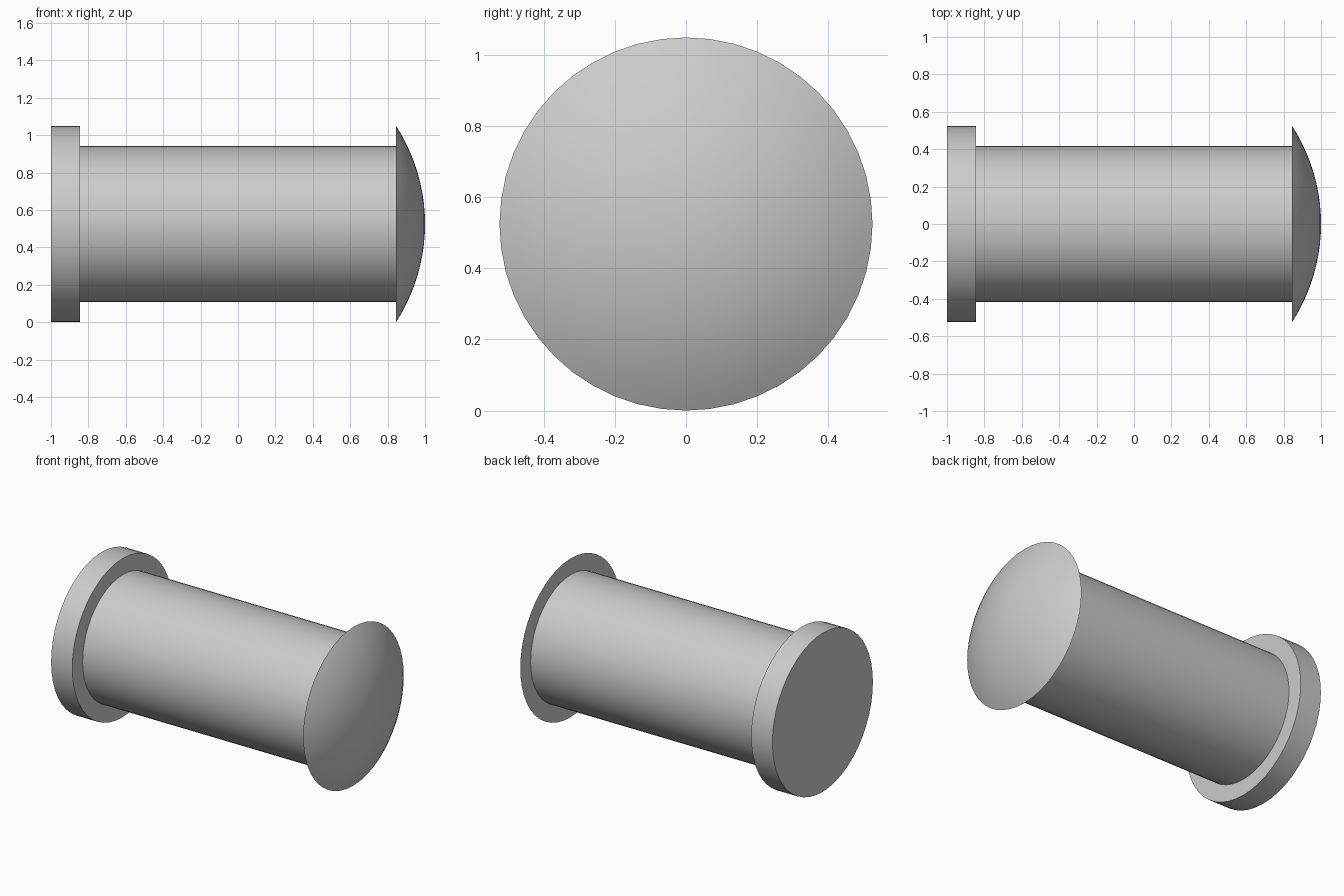
import bpy
import math

SEGMENTS = 48
RADIUS = 0.525       # flange and dome
SHAFT_RADIUS = 0.417
INNER = 0.845        # where the shaft meets both ends

cube = bpy.data.objects.get("Cube")
if cube:
    bpy.data.objects.remove(cube, do_unlink=True)

grey = bpy.data.materials.new("light grey")
grey.use_nodes = True
colour = (0.6, 0.6, 0.6, 1)
grey.diffuse_color = colour
grey.node_tree.nodes["Principled BSDF"].inputs["Base Color"].default_value = colour


def finish(obj, name):
    """Name, colour and smooth a part."""
    obj.name = name
    obj.data.materials.append(grey)
    bpy.ops.object.select_all(action='DESELECT')
    obj.select_set(True)
    bpy.context.view_layer.objects.active = obj
    bpy.ops.object.shade_smooth_by_angle(angle=math.radians(30))


def disc(name, radius, x0, x1):
    """Capped cylinder lying along x."""
    bpy.ops.mesh.primitive_cylinder_add(
        vertices=SEGMENTS, radius=radius, depth=x1 - x0,
        location=((x0 + x1) / 2, 0, RADIUS), rotation=(0, math.pi / 2, 0))
    finish(bpy.context.object, name)


def dome(name, radius, x0, x1, rings=10):
    """Shallow spherical cap with a flat back, bulging towards +x."""
    height = x1 - x0
    sphere = (radius ** 2 + height ** 2) / (2 * height)
    span = math.asin(radius / sphere)
    verts, faces = [], []
    for i in range(rings):
        a = span * (1 - i / rings)
        x = x1 - sphere * (1 - math.cos(a))
        r = sphere * math.sin(a)
        for k in range(SEGMENTS):
            t = math.tau * k / SEGMENTS
            verts.append((x, r * math.cos(t), RADIUS + r * math.sin(t)))
    tip = len(verts)
    verts.append((x1, 0, RADIUS))
    for k in range(SEGMENTS):
        n = (k + 1) % SEGMENTS
        for i in range(rings - 1):
            a, b = i * SEGMENTS, (i + 1) * SEGMENTS
            faces.append((a + k, a + n, b + n, b + k))
        last = (rings - 1) * SEGMENTS
        faces.append((last + k, last + n, tip))
    faces.append(tuple(reversed(range(SEGMENTS))))
    mesh = bpy.data.meshes.new(name)
    mesh.from_pydata(verts, [], faces)
    obj = bpy.data.objects.new(name, mesh)
    bpy.context.collection.objects.link(obj)
    finish(obj, name)


# Flat flange, shaft and domed head
disc("flange", RADIUS, -1, -INNER)
disc("shaft", SHAFT_RADIUS, -INNER, INNER)
dome("domed_head", RADIUS, INNER, 1)
